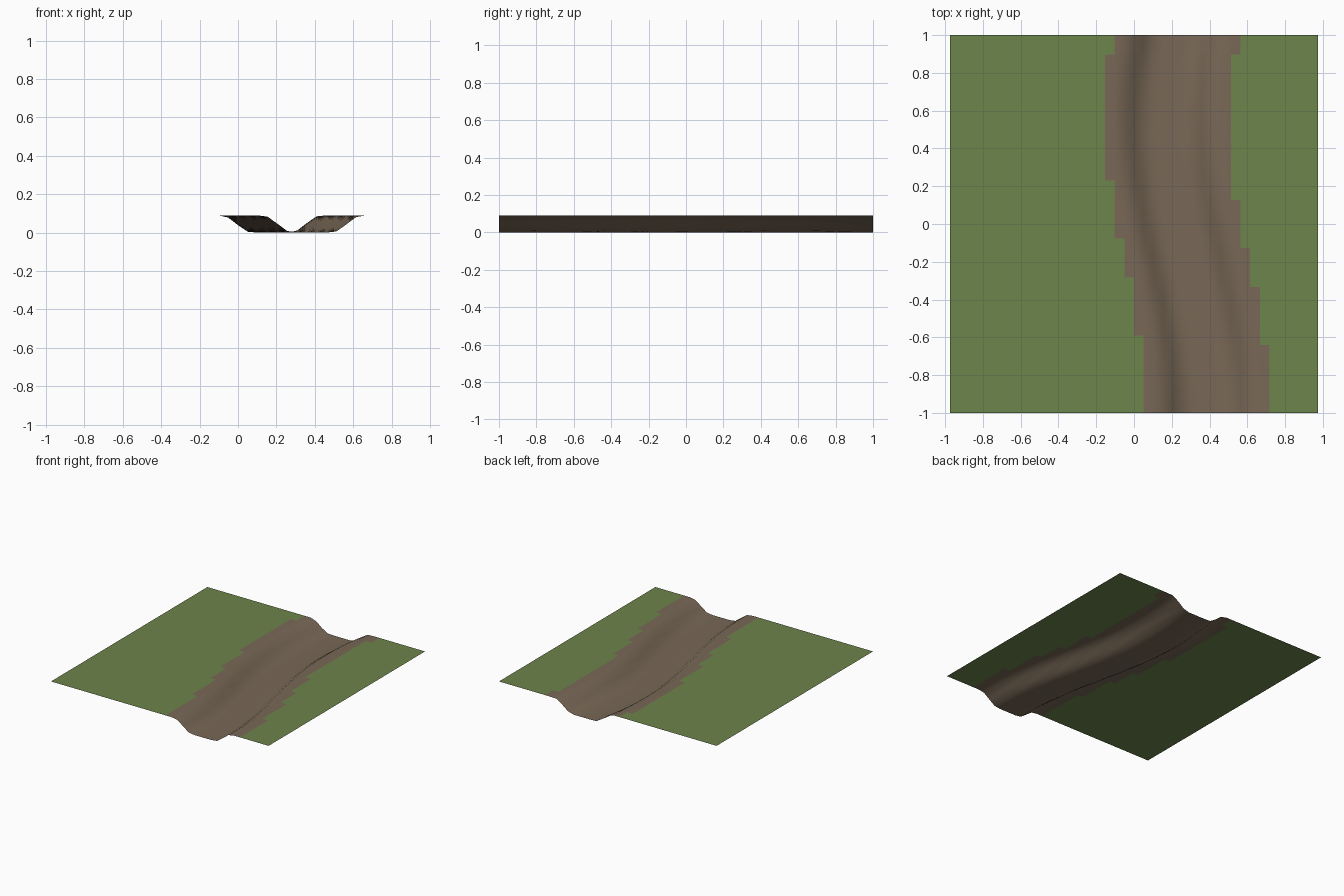
import bpy, math

if "Cube" in bpy.data.objects:
    bpy.data.objects.remove(bpy.data.objects["Cube"])

STEP = 2 / 39          # grid cell size
NX, NY = 38, 39        # cells across and along
DEPTH = 0.09


def centre(y):
    # meandering centre line of the stream bed
    return 0.28 - 0.107 * math.cos(2.09 * (y - 0.55))


def height(x, y):
    # flat bed, smooth banks, flat meadow
    t = (abs(x - centre(y)) - 0.10) / 0.16
    t = min(1, max(0, t))
    return DEPTH * t * t * (3 - 2 * t)


def material(name, colour):
    m = bpy.data.materials.new(name)
    m.diffuse_color = (*colour, 1)
    m.use_nodes = True
    m.node_tree.nodes["Principled BSDF"].inputs["Base Color"].default_value = m.diffuse_color
    return m


def edge(row, start, turns):
    # stepped soil border: one cell left at the first turn, then right
    passed = sum(row >= t for t in turns)
    return start if passed == 0 else start + passed - 2


# ground sheet, rows running from back to front
verts = []
for j in range(NY + 1):
    y = 1 - j * STEP
    for i in range(NX + 1):
        x = (i - NX / 2) * STEP
        verts.append((x, y, height(x, y)))

faces, slots = [], []
for j in range(NY):
    left = edge(j, -2, (2, 15, 21, 25, 31))
    right = edge(j, 11, (2, 17, 22, 26, 32))
    for i in range(NX):
        a = j * (NX + 1) + i
        b = a + NX + 1
        faces.append((a, b, b + 1, a + 1))
        slots.append(1 if left <= i - NX // 2 < right else 0)

mesh = bpy.data.meshes.new("stream_terrain")
mesh.from_pydata(verts, [], faces)
mesh.materials.append(material("grass", (0.155, 0.235, 0.07)))
mesh.materials.append(material("soil", (0.19, 0.14, 0.095)))
mesh.polygons.foreach_set("material_index", slots)
mesh.polygons.foreach_set("use_smooth", [True] * len(faces))
mesh.update()

terrain = bpy.data.objects.new("stream_terrain", mesh)
bpy.context.collection.objects.link(terrain)
